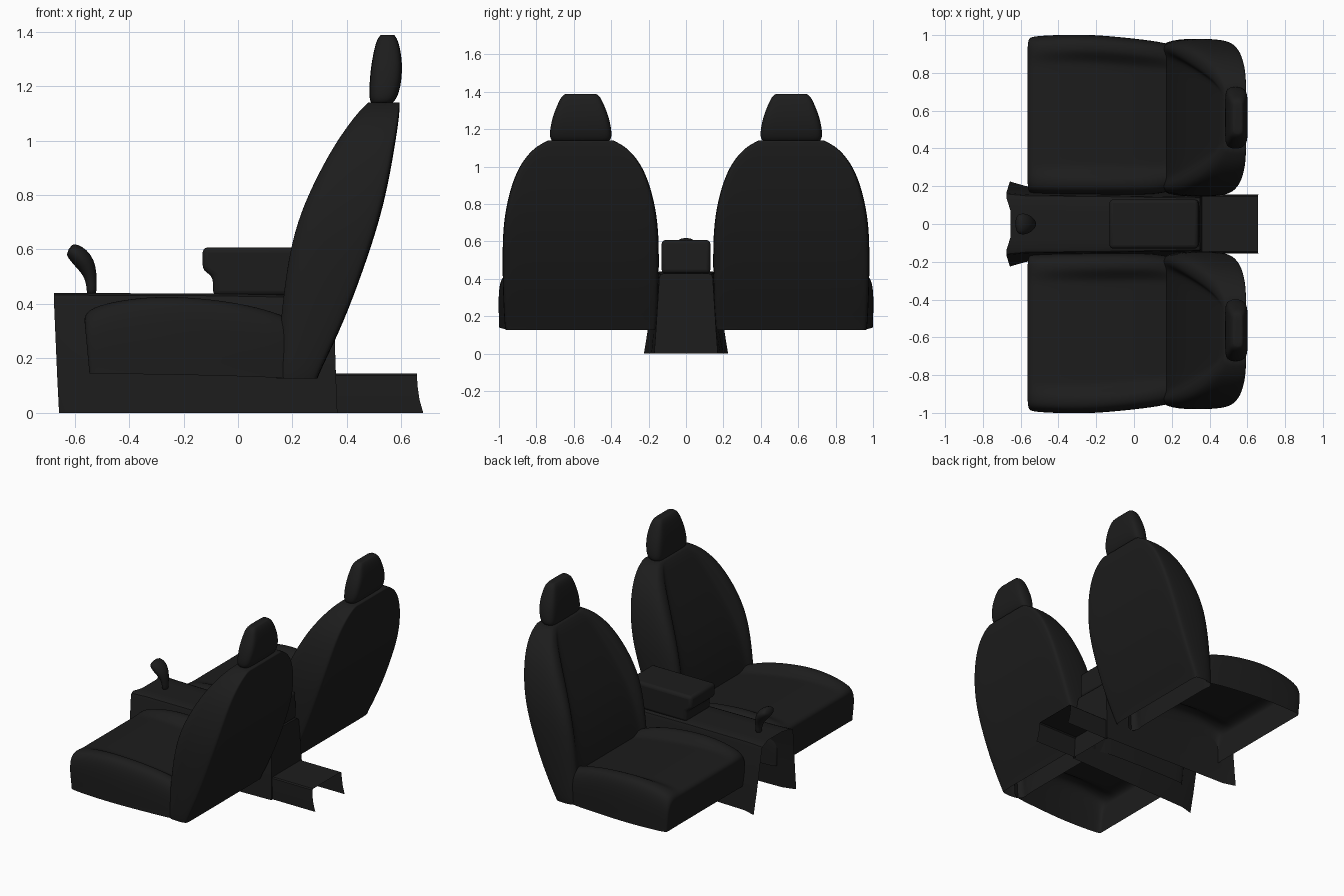
import bpy, bmesh, math
from mathutils import Vector

if "Cube" in bpy.data.objects:
    bpy.data.objects.remove(bpy.data.objects["Cube"])

mat = bpy.data.materials.new("black_trim")
mat.diffuse_color = (0.012, 0.012, 0.012, 1)
mat.use_nodes = True
mat.node_tree.nodes["Principled BSDF"].inputs["Base Color"].default_value = mat.diffuse_color


def finish(name, bm, mirror=False, subsurf=0, bevel=0):
    bmesh.ops.recalc_face_normals(bm, faces=bm.faces)
    me = bpy.data.meshes.new(name)
    bm.to_mesh(me)
    bm.free()
    me.materials.append(mat)
    ob = bpy.data.objects.new(name, me)
    bpy.context.collection.objects.link(ob)
    if subsurf:
        for p in me.polygons:
            p.use_smooth = True
        m = ob.modifiers.new("Subsurf", 'SUBSURF')
        m.levels = m.render_levels = subsurf
    else:
        bpy.ops.object.select_all(action='DESELECT')
        ob.select_set(True)
        bpy.context.view_layer.objects.active = ob
        bpy.ops.object.shade_smooth_by_angle(angle=math.radians(35))
    if bevel:
        m = ob.modifiers.new("Bevel", 'BEVEL')
        m.width, m.segments = bevel, 3
    if mirror:
        m = ob.modifiers.new("Mirror", 'MIRROR')
        m.use_axis = (False, True, False)
        m.use_mirror_merge = False
    return ob


def loft(rings, closed=True, start=None, end=None):
    """Bridge rings; start/end is None (open) or the crease of that cap."""
    bm = bmesh.new()
    vs = [[bm.verts.new(p) for p in r] for r in rings]
    n = len(vs[0])
    for a, b in zip(vs, vs[1:]):
        for i in range(n if closed else n - 1):
            j = (i + 1) % n
            bm.faces.new((a[i], a[j], b[j], b[i]))
    cr = bm.edges.layers.float.new("crease_edge")
    for ring, c in ((vs[0], start), (vs[-1], end)):
        if c is not None:
            f = bm.faces.new(ring)
            for e in f.edges:
                e[cr] = c
                e.smooth = c < 1
    return bm


def both(half):
    """Mirror a half section (v, t), v from 0 up, into a full loop."""
    return half + [(-v, t) for v, t in reversed(half) if v > 0]


# Seat cushion: sections along x, open underneath, front face leaning forward
def cushion_ring(x, zb, zt, dip, y0, y1):
    yc, h = (y0 + y1) / 2, (y1 - y0) / 2
    half = [(1, zb), (1, zb + .03), (1.01, zb + .55 * (zt - zb)), (.99, zt - .042),
            (.93, zt - .005), (.83, zt), (.77, zt - dip * .2), (.67, zt - dip),
            (.58, zt - dip), (.3, zt - dip)]
    full = half + [(-v, z) for v, z in reversed(half)]
    lean = .018 if x < -.5 else 0
    return [(x + lean * (zt - z) / (zt - zb), yc + v * h, z) for v, z in full]


cushion = [(-.562, .145, .325, 0, .19, .96), (-.566, .145, .352, 0, .172, .98),
           (-.545, .145, .382, .006, .163, .99), (-.48, .144, .405, .018, .16, .995),
           (-.36, .142, .426, .034, .157, 1.0), (-.22, .14, .43, .045, .156, 1.0),
           (-.05, .136, .414, .048, .156, .985), (.08, .132, .388, .042, .158, .97),
           (.16, .128, .36, .03, .168, .957), (.2, .128, .345, .02, .18, .945)]
finish("seat_cushion", loft([cushion_ring(*c) for c in cushion], False, .3), True, 2)

# Backrest: horizontal sections, open at the bottom
# (z, front x, back x, half width, recess of the centre, width of the recess)
back = [(.127, .138, .292, .402, .06, .78), (.16, .14, .305, .408, .06, .78),
        (.33, .152, .387, .416, .07, .78), (.52, .172, .458, .419, .13, .76),
        (.67, .202, .508, .415, .18, .73), (.79, .247, .54, .398, .2, .7),
        (.90, .302, .562, .37, .2, .67), (.99, .354, .577, .334, .19, .65),
        (1.06, .404, .588, .287, .14, .65), (1.11, .444, .593, .235, .07, .65),
        (1.14, .478, .594, .175, 0, .65)]
rings = []
for z, f, b, h, d, w in back:
    sec = both([(0, d), (.4, d), (w - .08, d), (w, d * .85), (w + .07, .02), (.9, .01), (.975, .13),
                (1, .4), (1, .75), (.985, .96), (.95, 1), (.5, 1), (0, 1)])
    rings.append([(f + t * (b - f), .563 + v * h, z) for v, t in sec])
finish("seat_backrest", loft(rings, True, None, .8), True, 2)

# Headrest: horizontal sections
head = [(1.137, .49, .566, .152), (1.152, .482, .582, .166), (1.2, .482, .598, .165),
        (1.27, .488, .604, .15), (1.33, .499, .597, .125), (1.372, .51, .586, .106),
        (1.388, .525, .573, .085)]
rings = []
for z, f, b, h in head:
    sec = both([(0, 0), (.65, 0), (.88, .04), (1, .28), (1, .72), (.9, .96), (.65, 1), (0, 1)])
    rings.append([(f + t * (b - f), .563 + v * h, z) for v, t in sec])
finish("headrest", loft(rings, True, .7, .7), True, 2)


# Centre console: open-bottomed shell flaring at the front, closed at the rear
def console_ring(x_low, x_high, x_mid, low, top, zt):
    half = [(x_low, low, 0), (x_low + .35 * (x_high - x_low), low * .65 + top * .35, .13),
            (x_high, top, zt - .025), (x_high, top - .006, zt - .008),
            (x_high, top - .025, zt), (x_mid, top * .45, zt)]
    return half + [(x, -y, z) for x, y, z in reversed(half)]


finish("centre_console", loft([console_ring(-.657, -.676, -.655, .225, .165, .44),
                               console_ring(-.57, -.57, -.57, .2, .155, .44),
                               console_ring(-.1, -.1, -.1, .185, .15, .438),
                               console_ring(.365, .35, .345, .17, .143, .43)], False, None, 1))

# Rear floor tunnel: open arch with a curved trailing edge
arch = [(.155, 0, .68), (.155, .05, .666), (.155, .1, .659), (.153, .138, .657), (.146, .145, .657)]
arch += [(-y, z, x) for y, z, x in reversed(arch)]
finish("floor_tunnel", loft([[(.35, y, z) for y, z, x in arch],
                             [(x, y, z) for y, z, x in arch]], False))

# Armrest box with an overhanging lid
profile = [(-.092, .43), (-.092, .5), (-.13, .525), (-.13, .608), (.34, .608), (.345, .43)]
finish("armrest", loft([[(x, y, z) for x, z in profile] for y in (-.13, .13)], True, 1, 1),
       bevel=.02)

# Gear lever: ellipses swept along a bent path (x, z, thickness, half width)
path = [(-.538, .43, .02, .024), (-.537, .47, .019, .024), (-.543, .51, .026, .034),
        (-.558, .545, .036, .05), (-.582, .575, .038, .06), (-.605, .593, .032, .056),
        (-.622, .602, .022, .044)]
rings = []
for i, (x, z, r, w) in enumerate(path):
    p, q = path[max(i - 1, 0)], path[min(i + 1, len(path) - 1)]
    d = Vector((q[0] - p[0], q[1] - p[1])).normalized()
    angs = [k * math.tau / 12 for k in range(12)]
    rings.append([(x + d.y * r * math.cos(a), w * math.sin(a), z - d.x * r * math.cos(a))
                  for a in angs])
finish("gear_lever", loft(rings, True, 0, 0), subsurf=1)
